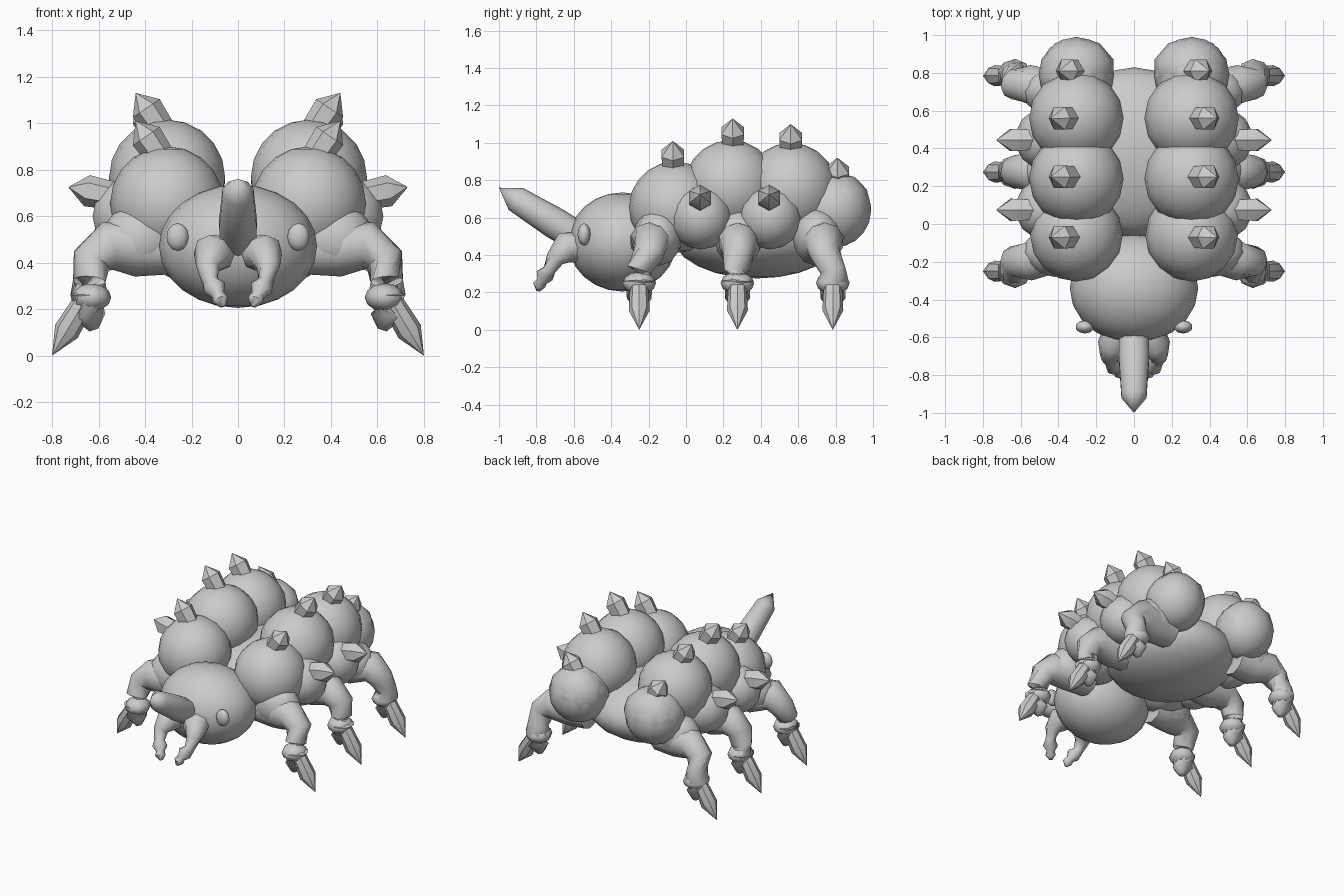
import bpy, bmesh
from math import radians
from mathutils import Vector, Matrix

cube = bpy.data.objects.get("Cube")
if cube:
    bpy.data.objects.remove(cube)

grey = bpy.data.materials.new("plain_grey")
grey.use_nodes = True
grey.diffuse_color = (0.6, 0.6, 0.6, 1)
grey.node_tree.nodes["Principled BSDF"].inputs["Base Color"].default_value = (0.6, 0.6, 0.6, 1)


def finish(name, bm, angle=50):
    bmesh.ops.recalc_face_normals(bm, faces=bm.faces)
    mesh = bpy.data.meshes.new(name)
    bm.to_mesh(mesh)
    bm.free()
    mesh.materials.append(grey)
    obj = bpy.data.objects.new(name, mesh)
    bpy.context.collection.objects.link(obj)
    bpy.ops.object.select_all(action="DESELECT")
    obj.select_set(True)
    bpy.context.view_layer.objects.active = obj
    bpy.ops.object.shade_smooth_by_angle(angle=radians(angle))
    return obj


def blob(name, centre, radii, segments=16, rings=10):
    bm = bmesh.new()
    matrix = Matrix.Translation(centre) @ Matrix.Diagonal((*radii, 1))
    bmesh.ops.create_uvsphere(bm, u_segments=segments, v_segments=rings, radius=1, matrix=matrix)
    return finish(name, bm)


def tube(name, path, sides=8, angle=50):
    """Sweep a ring along points given as (x, y, z, radius)."""
    bm = bmesh.new()
    points = [Vector(p[:3]) for p in path]
    rings = []
    for i, p in enumerate(points):
        direction = points[min(i + 1, len(points) - 1)] - points[max(i - 1, 0)]
        turn = direction.to_track_quat("Z", "Y").to_matrix().to_4x4()
        ring = bmesh.ops.create_circle(bm, segments=sides, radius=max(path[i][3], 0.0005),
                                       matrix=Matrix.Translation(p) @ turn)["verts"]
        rings.append(ring)
    for a, b in zip(rings, rings[1:]):
        for k in range(sides):
            n = (k + 1) % sides
            bm.faces.new((a[k], a[n], b[n], b[k]))
    bm.faces.new(rings[0])
    bm.faces.new(rings[-1])
    bmesh.ops.remove_doubles(bm, verts=bm.verts, dist=0.002)
    return finish(name, bm, angle)


def spike(name, base, tip, radius, shoulder=0.65, sides=6):
    base, tip = Vector(base), Vector(tip)
    neck = base.lerp(tip, shoulder)
    return tube(name, [(*base, radius * 0.85), (*neck, radius), (*tip, 0)], sides, 40)


# Body, head and horn
blob("abdomen", (0, 0.38, 0.5), (0.43, 0.45, 0.225), 20, 12)
blob("head", (0, -0.34, 0.47), (0.34, 0.29, 0.265), 20, 12)
tube("horn", [(0, -0.5, 0.45, 0.08), (0, -0.7, 0.57, 0.085),
              (0, -0.91, 0.7, 0.07), (0, -1.0, 0.76, 0)], 10)

# Back lobes as (y, z, radius) and their spikes as (y, tip height)
lobes = [(-0.06, 0.655, 0.245), (0.24, 0.765, 0.25), (0.56, 0.75, 0.25), (0.79, 0.64, 0.2)]
lobe_spikes = [(-0.07, 1.01), (0.25, 1.13), (0.56, 1.1), (0.81, 0.92)]

for s, side in ((1, "left"), (-1, "right")):
    for i, (y, z, r) in enumerate(lobes, 1):
        blob(f"back_lobe_{side}_{i}", (s * 0.305, y, z), (r, r, r))
    for i, (y, z) in enumerate(lobe_spikes, 1):
        x = 0.4 if i == 4 else 0.44
        spike(f"back_spike_{side}_{i}", (s * (x - 0.13), y, z - 0.19), (s * x, y, z), 0.07)

    # Flank lobes with outward spikes
    for i, y in enumerate((0.08, 0.45), 1):
        blob(f"flank_lobe_{side}_{i}", (s * 0.45, y, 0.6), (0.18, 0.17, 0.17), 14, 8)
        spike(f"flank_spike_{side}_{i}", (s * 0.5, y - 0.005, 0.68), (s * 0.73, y - 0.005, 0.725), 0.068)

    # Legs: swept limb, knuckle and claw
    for name, root, foot in (("front", -0.15, -0.25), ("middle", 0.28, 0.275), ("back", 0.7, 0.785)):
        mid = (root + foot) / 2
        tube(f"{name}_leg_{side}", [
            (s * 0.28, root, 0.46, 0.11), (s * 0.44, root, 0.46, 0.12),
            (s * 0.56, mid, 0.47, 0.105), (s * 0.63, mid, 0.41, 0.085),
            (s * 0.64, foot, 0.32, 0.07), (s * 0.64, foot, 0.26, 0.085),
            (s * 0.64, foot, 0.17, 0.07), (s * 0.62, foot, 0.11, 0.02)], 10, 60)
        blob(f"{name}_hip_{side}", (s * 0.42, root, 0.5), (0.17, 0.13, 0.15), 12, 8)
        blob(f"{name}_knuckle_{side}", (s * 0.63, foot, 0.25), (0.085, 0.09, 0.06), 8, 6)
        spike(f"{name}_claw_{side}", (s * 0.645, foot, 0.26), (s * 0.8, foot, 0.0), 0.056, 0.6, 8)
    blob(f"rear_haunch_{side}", (s * 0.3, 0.82, 0.66), (0.2, 0.17, 0.18), 10, 6)

    # Eyes and jaws
    blob(f"eye_{side}", (s * 0.26, -0.545, 0.51), (0.05, 0.035, 0.06), 10, 6)
    tube(f"jaw_{side}", [
        (s * 0.08, -0.56, 0.44, 0.08), (s * 0.11, -0.65, 0.44, 0.085),
        (s * 0.13, -0.7, 0.38, 0.05), (s * 0.12, -0.73, 0.32, 0.035),
        (s * 0.1, -0.755, 0.29, 0.05), (s * 0.085, -0.77, 0.26, 0.028),
        (s * 0.075, -0.785, 0.24, 0.035), (s * 0.065, -0.79, 0.21, 0.012)], 8, 60)
